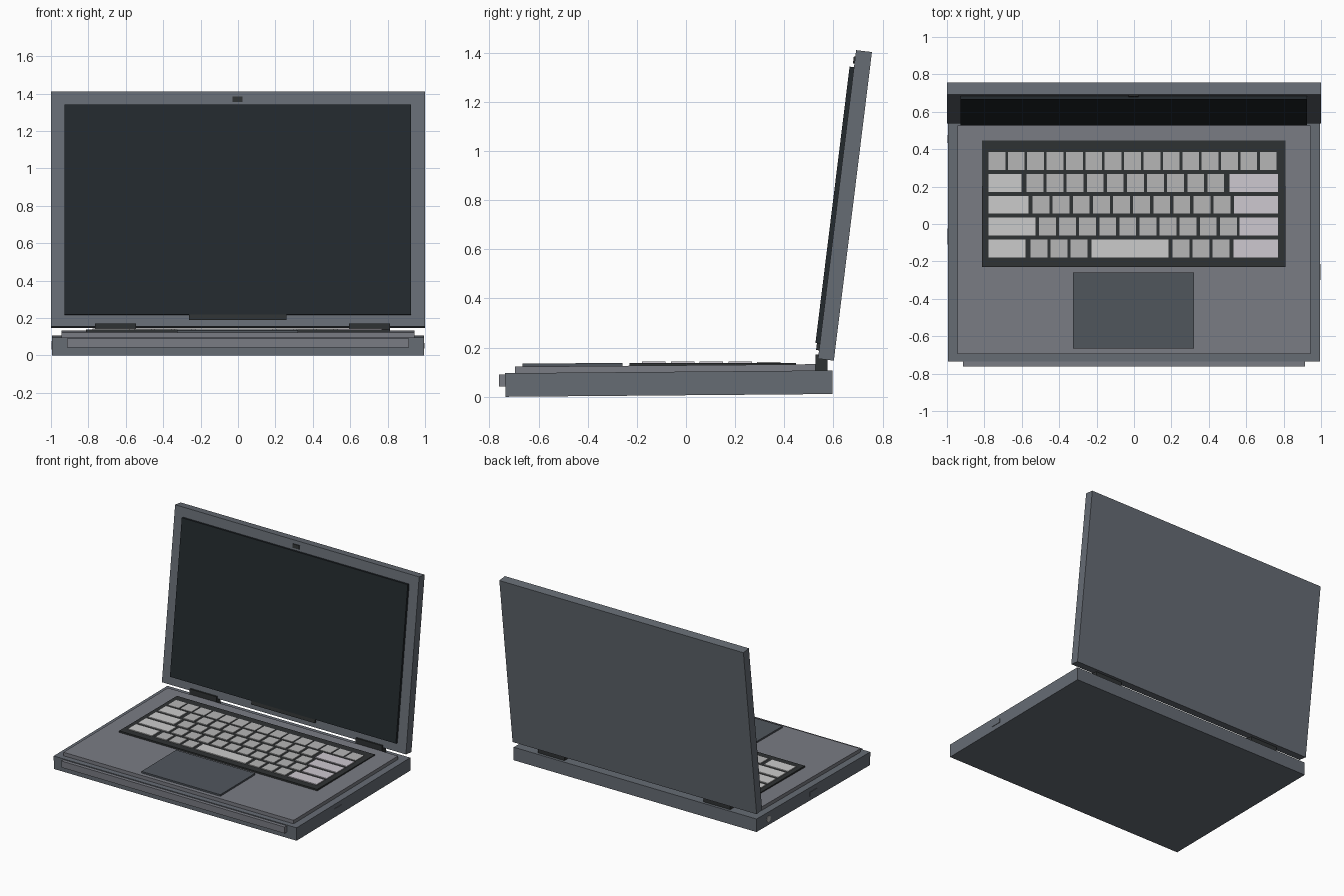
import bpy, math
from mathutils import Matrix, Vector

if "Cube" in bpy.data.objects:
    bpy.data.objects.remove(bpy.data.objects["Cube"])


def lin(c):
    return c / 12.92 if c <= 0.04045 else ((c + 0.055) / 1.055) ** 2.4


def mat(name, hexcode):
    m = bpy.data.materials.new(name)
    rgb = [lin(int(hexcode[i:i + 2], 16) / 255) for i in (0, 2, 4)]
    m.diffuse_color = (*rgb, 1)
    m.use_nodes = True
    m.node_tree.nodes["Principled BSDF"].inputs["Base Color"].default_value = m.diffuse_color
    return m


SHELL = mat("shell_grey", "666c74")
DECK = mat("deck_grey", "7a7c84")
PAD = mat("pad_grey", "50565d")
DARK = mat("dark_frame", "2f3233")
SCREEN = mat("screen_black", "23292d")
KEY = mat("key_grey", "b6b6b6")
WIDE = mat("key_light", "e2e0e0")
LILAC = mat("key_lilac", "cdc8d0")

# Frames: base rises slightly to the rear, lid leans back
BASE = Matrix.Translation((0, -0.735, 0)) @ Matrix.Rotation(0.0085, 4, 'X') @ Matrix.Translation((0, 0.735, 0))
LID = Matrix.Translation((0, 0.537, 0.155)) @ Matrix.Rotation(math.radians(-7.04), 4, 'X')
FLAT = Matrix.Identity(4)


def box(name, x0, x1, y0, y1, z0, z1, m, frame=FLAT):
    bpy.ops.mesh.primitive_cube_add(size=1)
    o = bpy.context.object
    o.name = name
    c = Vector(((x0 + x1) / 2, (y0 + y1) / 2, (z0 + z1) / 2))
    o.data.transform(frame @ Matrix.Translation(c) @ Matrix.Diagonal((x1 - x0, y1 - y0, z1 - z0, 1)))
    o.data.materials.append(m)
    return o


# Lower body
box("base", -0.995, 0.995, -0.735, 0.596, 0, 0.096, SHELL, BASE)
box("front_lip", -0.915, 0.915, -0.76, -0.73, 0.042, 0.09, DECK, BASE)
box("deck", -0.943, 0.943, -0.695, 0.527, 0.09, 0.122, DECK, BASE)
box("trackpad", -0.325, 0.322, -0.665, -0.258, 0.115, 0.134, PAD, BASE)
box("keyboard_tray", -0.813, 0.81, -0.23, 0.447, 0.115, 0.138, DARK)

# Side ports
box("right_port", 0.98, 0.998, -0.30, -0.213, 0.038, 0.068, SHELL)
box("left_port", -0.998, -0.98, -0.11, -0.025, 0.038, 0.068, SHELL)
bpy.ops.mesh.primitive_cylinder_add(vertices=16, radius=0.022, depth=0.018,
                                    location=(-0.989, 0.455, 0.055), rotation=(0, math.pi / 2, 0))
jack = bpy.context.object
jack.name = "round_jack"
jack.data.materials.append(KEY)

# Hinges
box("hinge_left", -0.765, -0.545, 0.527, 0.575, 0.1, 0.172, DARK)
box("hinge_right", 0.594, 0.812, 0.527, 0.575, 0.1, 0.172, DARK)

# Lid
box("lid", -1, 1, 0, 0.065, 0, 1.265, SHELL, LID)
box("display", -0.927, 0.925, -0.018, 0.01, 0.062, 1.195, SCREEN, LID)
box("webcam", -0.03, 0.024, -0.006, 0.01, 1.21, 1.238, DARK, LID)
box("lower_bar", -0.263, 0.258, -0.012, 0.01, 0.034, 0.062, DARK, LID)


# Keyboard rows
def key(name, x0, x1, row, m):
    y1 = 0.385 - row * 0.117
    box(name, x0, x1, y1 - 0.096, y1, 0.13, 0.141 if row == 0 else 0.144, m)


def run(row, start, pitch, n):
    for i in range(n):
        x = start + i * pitch
        key(f"key_r{row}_{start:.2f}_{i}", x, x + 0.09, row, KEY)


run(0, -0.778, 0.1036, 15)
for row, left_end, start, right in ((1, -0.602, -0.575, 0.511), (2, -0.564, -0.542, 0.534),
                                    (3, -0.527, -0.508, 0.564), (4, -0.58, 0, 0.533)):
    key(f"wide_key_left_{row}", -0.778, left_end, row, WIDE)
    key(f"wide_key_right_{row}", right, 0.77, row, LILAC)
    if row < 4:
        run(row, start, 0.1075, 10)
run(4, -0.553, 0.107, 3)
key("space_bar", -0.226, 0.184, 4, WIDE)
run(4, 0.206, 0.107, 3)
